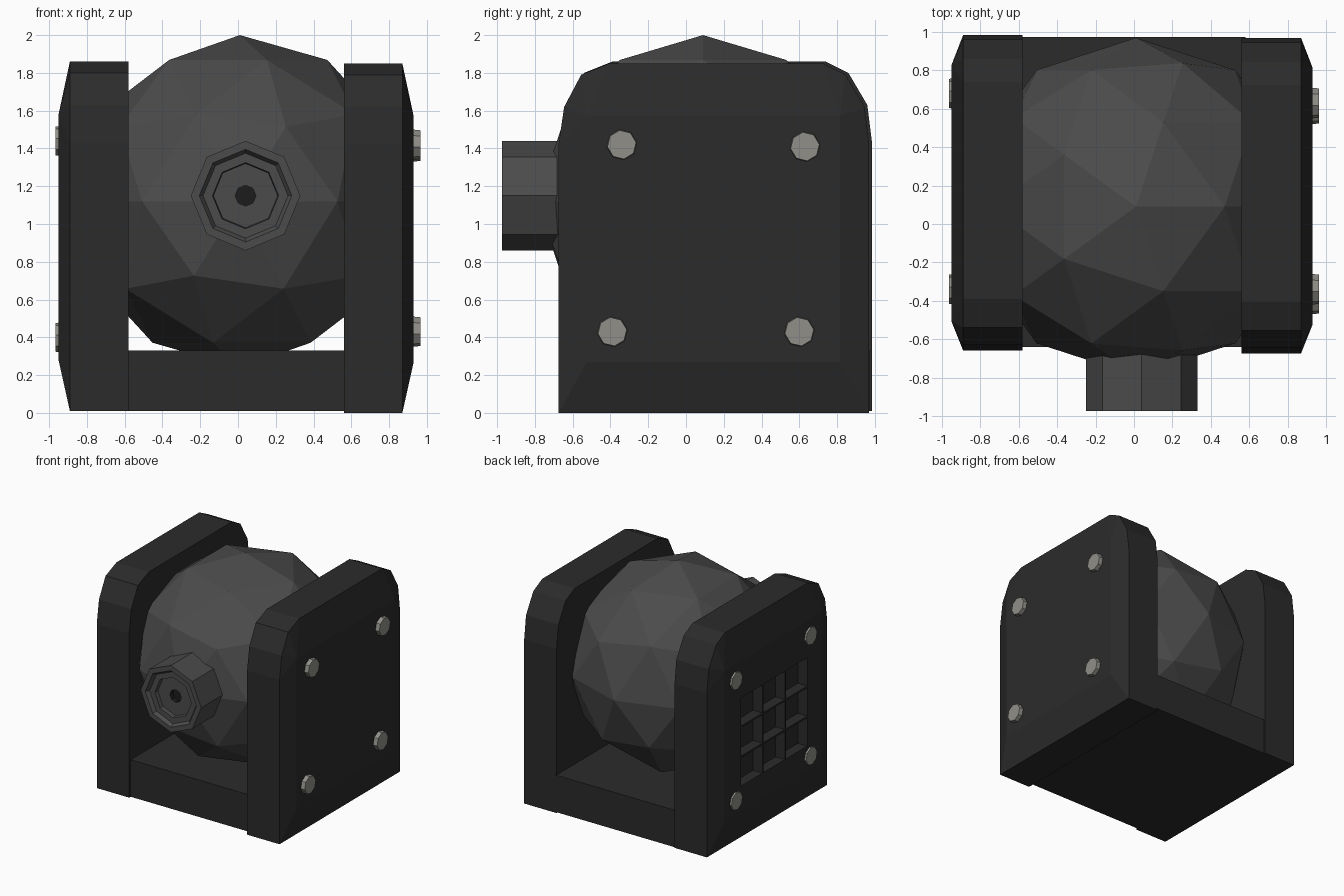
import bpy, bmesh, math
from mathutils import Matrix, Vector

if "Cube" in bpy.data.objects:
    bpy.data.objects.remove(bpy.data.objects["Cube"])


def material(name, r, g, b):
    m = bpy.data.materials.new(name)
    m.diffuse_color = (r, g, b, 1)
    m.use_nodes = True
    m.node_tree.nodes["Principled BSDF"].inputs["Base Color"].default_value = m.diffuse_color
    return m


FRAME = material("dark_frame", .024, .024, .024)
BALL = material("grey_shell", .07, .07, .07)
STEEL = material("bolt_steel", .28, .275, .25)
BLACK = material("black", .012, .012, .012)


def finish(name, bm, *mats):
    bmesh.ops.recalc_face_normals(bm, faces=bm.faces)
    me = bpy.data.meshes.new(name)
    bm.to_mesh(me)
    bm.free()
    for m in mats:
        me.materials.append(m)
    ob = bpy.data.objects.new(name, me)
    bpy.context.collection.objects.link(ob)
    return ob


def add_box(bm, lo, hi):
    lo, hi = Vector(lo), Vector(hi)
    mat = Matrix.Translation((lo + hi) / 2) @ Matrix.Diagonal((*(hi - lo), 1))
    bmesh.ops.create_cube(bm, size=1, matrix=mat)


# Side panels: rounded-top slab with a wide chamfer around the outer face
PROFILE = [(-.67, 0), (-.67, 1.42), (-.64, 1.62), (-.55, 1.79), (-.40, 1.85),
           (.73, 1.85), (.85, 1.79), (.95, 1.62), (.975, 1.42), (.975, 0)]


def side_panel(name, x_in, x_edge, x_out, dy, dz):
    bm = bmesh.new()
    inner = [bm.verts.new((x_in, y + dy, z + dz)) for y, z in PROFILE]
    edge = [bm.verts.new((x_edge, y + dy, z + dz)) for y, z in PROFILE]
    corner = {(r, t): bm.verts.new((x_out, (.82 if r else -.52) + dy, (1.57 if t else .27) + dz))
              for r in (False, True) for t in (False, True)}
    face = [corner[(y > 0, z > .9)] for y, z in PROFILE]
    n = len(PROFILE)
    for i in range(n):
        j = (i + 1) % n
        bm.faces.new((inner[i], inner[j], edge[j], edge[i]))
        ring = [edge[i], edge[j], face[j]]
        if face[i] is not face[j]:
            ring.append(face[i])
        bm.faces.new(ring)
    bm.faces.new(inner)
    bm.faces.new([corner[k] for k in ((0, 0), (0, 1), (1, 1), (1, 0))])
    return finish(name, bm, FRAME)


right_panel = side_panel("right_panel", .56, .87, .93, -.005, 0)
left_panel = side_panel("left_panel", -.58, -.89, -.95, .01, .01)

# Vent in the left panel: 3 x 3 pockets separated by thin fins
bm = bmesh.new()
w, h, fin = .92 / 3, .78 / 3, .008
for i in range(3):
    for j in range(3):
        y, z = -.31 + i * w, .49 + j * h
        add_box(bm, (-1.1, y + fin, z + fin), (-.86, y + w - fin, z + h - fin))
cutter = finish("vent_cutter", bm, FRAME)
cutter.hide_render = True
mod = left_panel.modifiers.new("vent", "BOOLEAN")
mod.operation, mod.solver, mod.object = "DIFFERENCE", "EXACT", cutter
bpy.context.view_layer.objects.active = left_panel
bpy.ops.object.modifier_apply(modifier=mod.name)
bpy.data.objects.remove(cutter)

# Floor block joining the panels
bm = bmesh.new()
add_box(bm, (-.6, -.64, .01), (.58, .975, .33))
finish("base_block", bm, FRAME)

# Faceted ball
bm = bmesh.new()
bmesh.ops.create_icosphere(bm, subdivisions=2, radius=.88,
                           matrix=Matrix.Translation((.01, .09, 1.12)))
finish("ball", bm, BALL)

# Octagonal lens barrel: (radius, y) profile with stepped recesses
STEPS = [(.29, -.6), (.29, -.905), (.29, -.975), (.245, -.975), (.225, -.945),
         (.175, -.945), (.17, -.91), (.055, -.91), (.055, -.87)]
bm = bmesh.new()
rings = [[bm.verts.new((.04 + r * math.sin(k * math.pi / 4), y, 1.15 + r * math.cos(k * math.pi / 4)))
          for k in range(8)] for r, y in STEPS]
for a, b in zip(rings, rings[1:]):
    for k in range(8):
        f = bm.faces.new((a[k], a[(k + 1) % 8], b[(k + 1) % 8], b[k]))
        f.material_index = 1 if b is rings[-1] else 0
bm.faces.new(rings[0])
bm.faces.new(rings[-1]).material_index = 1
finish("lens_barrel", bm, BALL, BLACK)

# Octagonal bolt heads at the panel corners
RIGHT = [(-.34, 1.42), (.63, 1.41), (-.39, .43), (.6, .43)]
LEFT = [(-.34, 1.44), (.68, 1.44), (-.34, .40), (.68, .40)]
for side, label, spots in ((1, "right", RIGHT), (-1, "left", LEFT)):
    for n, (y, z) in enumerate(spots):
        bm = bmesh.new()
        mat = (Matrix.Translation((side * .925, y, z))
               @ Matrix.Rotation(side * math.pi / 2, 4, "Y") @ Matrix.Rotation(.15, 4, "Z"))
        bmesh.ops.create_cone(bm, cap_ends=True, segments=8, radius1=.085, radius2=.077,
                              depth=.08, matrix=mat)
        finish(f"{label}_bolt_{n + 1}", bm, STEEL)
